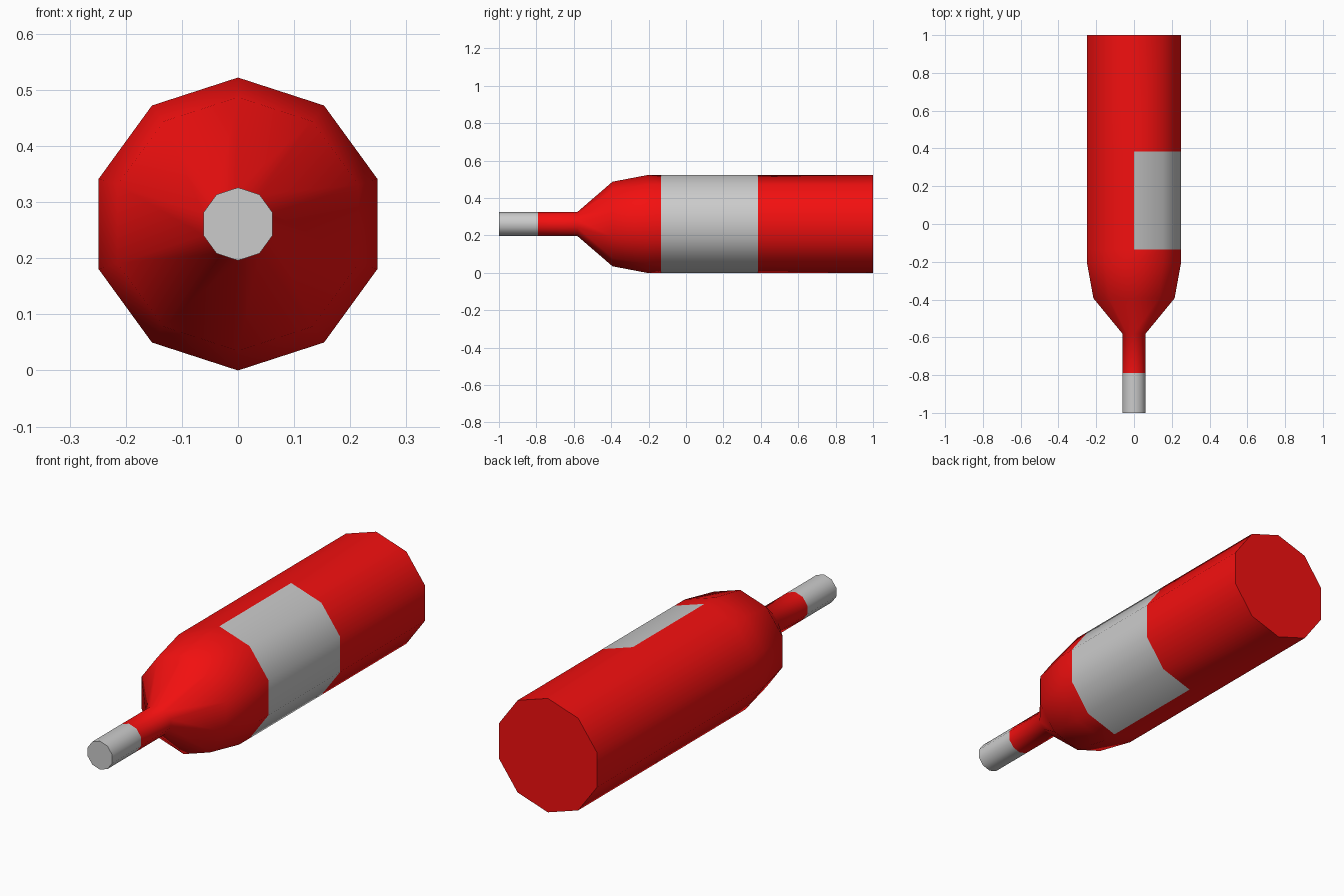
import bpy, bmesh, math

if "Cube" in bpy.data.objects:
    bpy.data.objects.remove(bpy.data.objects["Cube"])

SIDES = 10
R = 0.261            # body radius, also the height of the axis
LABEL = (-0.135, 0.385)

red = bpy.data.materials.new("red_glass")
red.diffuse_color = (0.9, 0.005, 0.005, 1)
red.use_nodes = True
red.node_tree.nodes["Principled BSDF"].inputs["Base Color"].default_value = red.diffuse_color


def lathe(name, profile, keep=lambda ring, side: True, cap_start=False, cap_end=False, mat=None):
    """Spin (y, radius) points round the long axis; keep() picks the faces."""
    bm = bmesh.new()
    rings = []
    for y, r in profile:
        ring = []
        for i in range(SIDES):
            a = 2 * math.pi * i / SIDES      # clockwise from the top, +x first
            ring.append(bm.verts.new((r * math.sin(a), y, R + r * math.cos(a))))
        rings.append(ring)
    for k in range(len(rings) - 1):
        for i in range(SIDES):
            if keep(k, i):
                j = (i + 1) % SIDES
                bm.faces.new((rings[k][i], rings[k + 1][i], rings[k + 1][j], rings[k][j]))
    if cap_start:
        bm.faces.new(rings[0])
    if cap_end:
        bm.faces.new(rings[-1][::-1])
    loose = [v for v in bm.verts if not v.link_faces]
    bmesh.ops.delete(bm, geom=loose, context='VERTS')
    bmesh.ops.recalc_face_normals(bm, faces=bm.faces) if cap_start or cap_end else None
    mesh = bpy.data.meshes.new(name)
    bm.to_mesh(mesh)
    bm.free()
    obj = bpy.data.objects.new(name, mesh)
    bpy.context.collection.objects.link(obj)
    if mat:
        mesh.materials.append(mat)
    bpy.ops.object.select_all(action='DESELECT')
    obj.select_set(True)
    bpy.context.view_layer.objects.active = obj
    bpy.ops.object.shade_smooth_by_angle(angle=math.radians(50))
    return obj


# Bottle: neck, shoulder and body, left open where the label sits
body = [(-0.79, 0.065), (-0.58, 0.065), (-0.393, 0.226), (-0.21, R),
        (LABEL[0], R), (LABEL[1], R), (1.0, R)]
lathe("bottle", body, keep=lambda k, i: not (k == 4 and i < SIDES // 2),
      cap_end=True, mat=red)

# Label: wraps the right half of the body
lathe("label", [(LABEL[0], R), (LABEL[1], R)], keep=lambda k, i: i < SIDES // 2)

# Cap at the mouth of the neck
lathe("neck_cap", [(-1.0, 0.065), (-0.79, 0.065)], cap_start=True)
